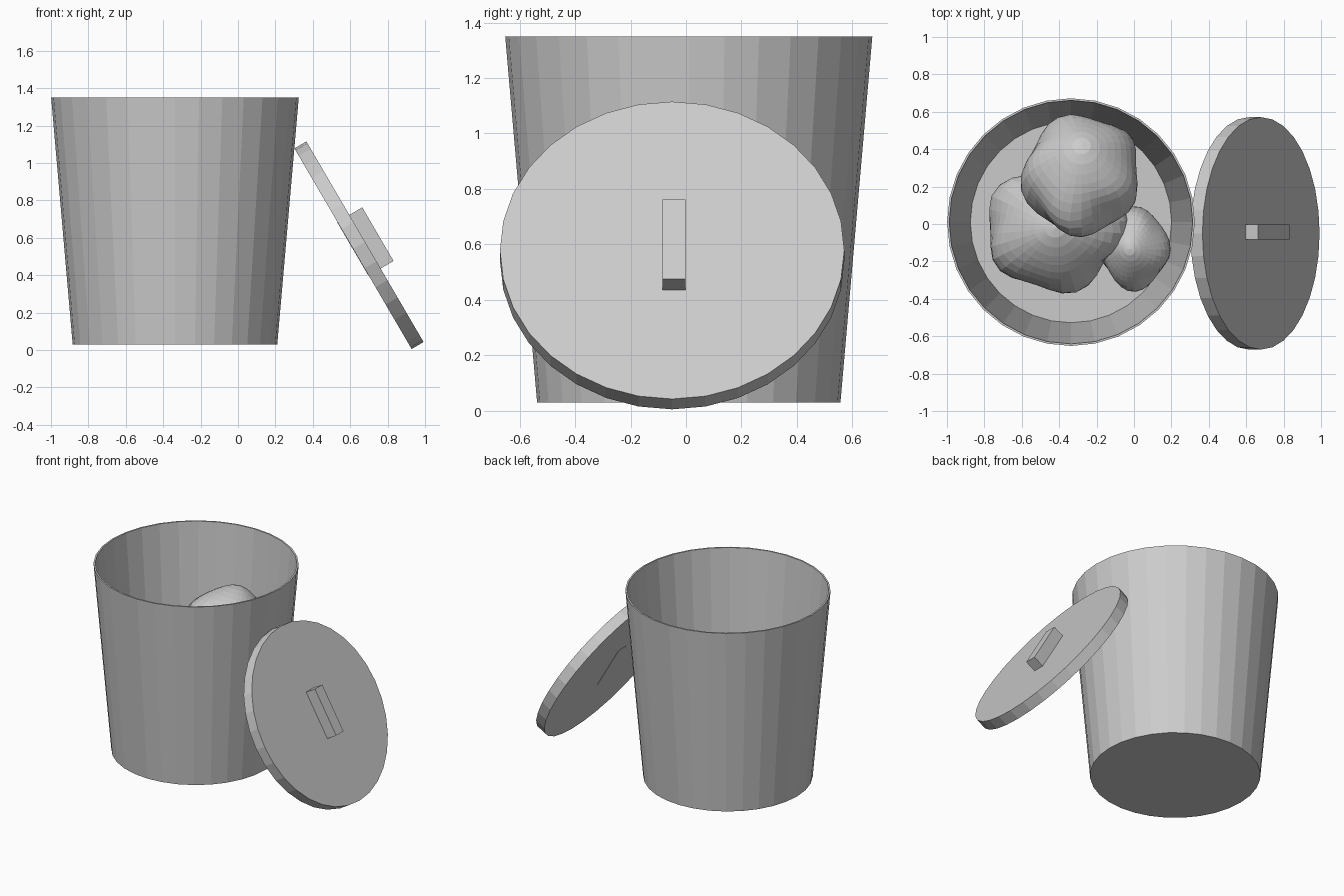
import bpy, bmesh, math
from mathutils import Matrix, Vector

if "Cube" in bpy.data.objects:
    bpy.data.objects.remove(bpy.data.objects["Cube"])

BIN = Vector((-0.337, 0.01, 0))


def finish(name, bm):
    bmesh.ops.recalc_face_normals(bm, faces=bm.faces)
    me = bpy.data.meshes.new(name)
    bm.to_mesh(me)
    bm.free()
    ob = bpy.data.objects.new(name, me)
    bpy.context.collection.objects.link(ob)
    return ob


def lathe(name, profile, sides=32):
    """Revolve an (r, z) profile and cap both ends."""
    bm = bmesh.new()
    rings = [[bm.verts.new((r * math.cos(2 * math.pi * i / sides),
                            r * math.sin(2 * math.pi * i / sides), z))
              for i in range(sides)] for r, z in profile]
    for a, b in zip(rings, rings[1:]):
        for i in range(sides):
            j = (i + 1) % sides
            bm.faces.new((a[i], a[j], b[j], b[i]))
    bm.faces.new(rings[0][::-1])
    bm.faces.new(rings[-1])
    return finish(name, bm)


def bag(name, center, size, tilt, lobes, phase, peak):
    """Lumpy refuse bag: sphere with soft lobes and a drawn-up tip."""
    bm = bmesh.new()
    bmesh.ops.create_uvsphere(bm, u_segments=32, v_segments=20, radius=1)
    for v in bm.verts:
        x, y, z = v.co
        th = math.atan2(y, x)
        belly = 1 - z * z
        f = 1 + belly * (0.07 * math.cos(lobes * th + phase + 1.2 * z)
                         + 0.03 * math.cos(2 * th - phase)
                         + 0.03 * math.sin(5 * z + 3 * th))
        lift = peak * max(0, z) ** 10
        v.co = Vector((x * f * size[0], y * f * size[1], (z + lift) * size[2]))
    ob = finish(name, bm)
    ob.location = center
    ob.rotation_euler = tilt
    return ob


# Open tapered bin with a thin wall and floor
can = lathe("bin", [(0.547, 0.03), (0.662, 1.35), (0.651, 1.35), (0.538, 0.042)])
can.location = BIN

# Lid leaning on the bin
lean = Matrix.Translation((0.647, -0.05, 0.56)) @ Matrix.Rotation(math.radians(59.7), 4, 'Y')
lid = lathe("lid", [(0.621, -0.037), (0.621, 0.037)])
lid.matrix_world = lean

# Block handle through the lid
bm = bmesh.new()
bmesh.ops.create_cube(bm, size=1, matrix=Matrix.Translation((0, 0.007, 0.039))
                      @ Matrix.Diagonal((0.332, 0.082, 0.156, 1)))
handle = finish("lid_handle", bm)
handle.matrix_world = lean

# Refuse bags inside
bag("large_bag", (-0.42, -0.02, 0.36), (0.36, 0.34, 0.31), (0, 0, 0.1), 5, 0.5, 0.14)
bag("small_bag", (0.0, -0.13, 0.27), (0.185, 0.215, 0.22), (0, -0.1, 0.2), 4, 1.0, 0.16)
bag("upper_bag", (-0.28, 0.26, 0.76), (0.315, 0.32, 0.29), (-0.5, 0, 0), 5, 2.4, 0.16)
